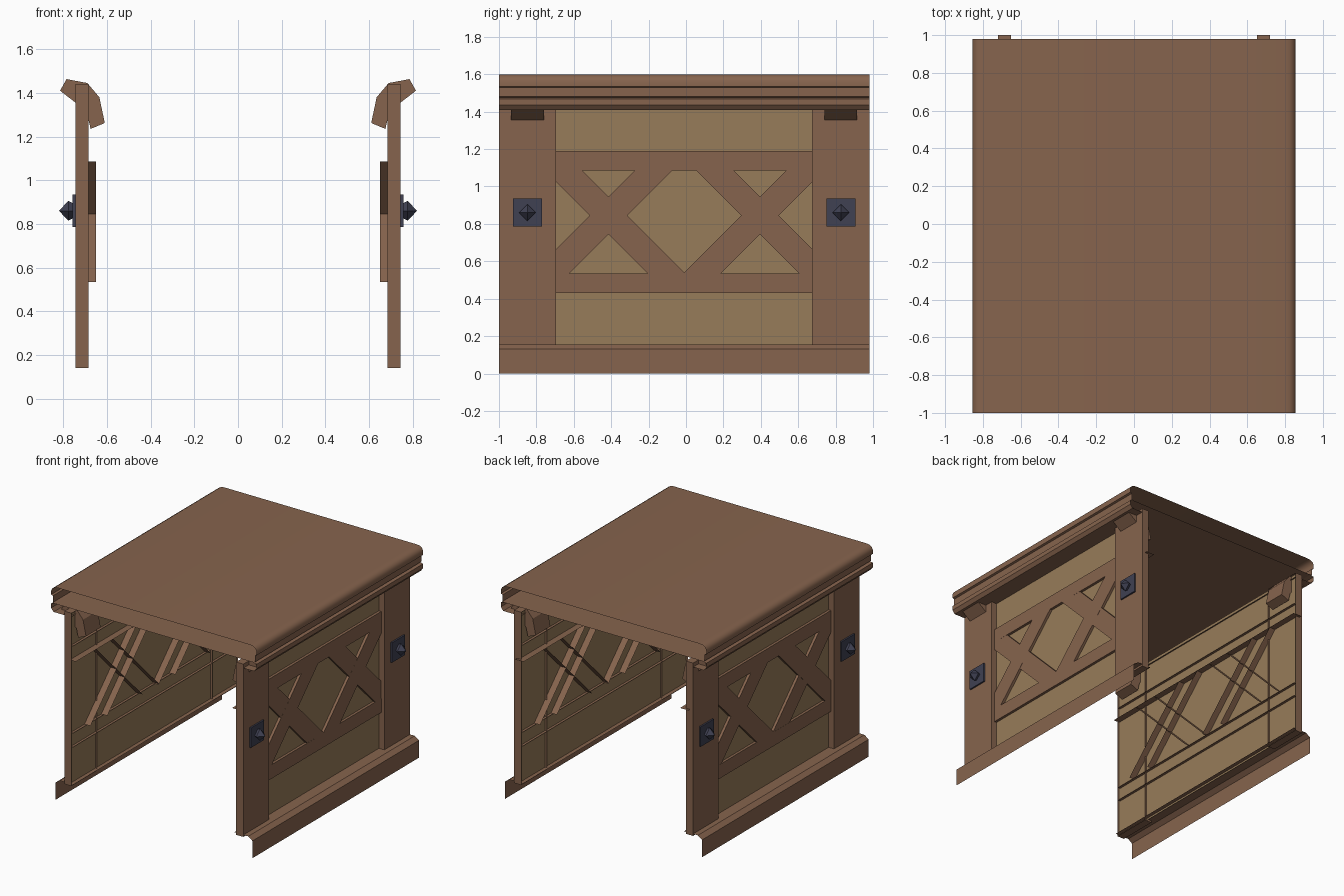
import bpy, math

if "Cube" in bpy.data.objects:
    bpy.data.objects.remove(bpy.data.objects["Cube"])

Y0, Y1 = -1.0, 0.98          # module ends
YC = -0.01                   # middle of the module length


def material(name, rgb):
    m = bpy.data.materials.new(name)
    m.diffuse_color = (*rgb, 1)
    m.use_nodes = True
    m.node_tree.nodes["Principled BSDF"].inputs["Base Color"].default_value = m.diffuse_color
    return m


wood = material("wood", (0.24, 0.127, 0.075))
plaster = material("plaster", (0.31, 0.20, 0.10))
iron = material("iron", (0.05, 0.052, 0.085))


def make(name, verts, faces, mat, smooth=False):
    """Object mirrored across the module's long axis."""
    me = bpy.data.meshes.new(name)
    me.from_pydata(verts, [], faces)
    me.materials.append(mat)
    ob = bpy.data.objects.new(name, me)
    bpy.context.collection.objects.link(ob)
    if smooth:
        bpy.ops.object.select_all(action='DESELECT')
        ob.select_set(True)
        bpy.context.view_layer.objects.active = ob
        bpy.ops.object.shade_smooth_by_angle(angle=math.radians(35))
    mod = ob.modifiers.new("mirror", 'MIRROR')
    mod.use_axis[0] = True
    return ob


def sweep(name, pts, y0, y1, mat=wood, closed=False, smooth=False):
    """Sweep an x/z profile along y; closed profiles are clockwise and capped."""
    n = len(pts)
    verts = [(x, y0, z) for x, z in pts] + [(x, y1, z) for x, z in pts]
    faces = [(i, (i + 1) % n, n + (i + 1) % n, n + i)
             for i in range(n if closed else n - 1)]
    if closed:
        faces += [tuple(reversed(range(n))), tuple(range(n, 2 * n))]
    return make(name, verts, faces, mat, smooth)


def channel(name, pts, x0, x1, mat=wood, skip=()):
    """Counter-clockwise y/z outline with a front face at x1 and open back at x0."""
    n = len(pts)
    verts = [(x0, y, z) for y, z in pts] + [(x1, y, z) for y, z in pts]
    faces = [(i, (i + 1) % n, n + (i + 1) % n, n + i)
             for i in range(n) if i not in skip]
    faces.append(tuple(range(n, 2 * n)))
    return make(name, verts, faces, mat)


def rect(y0, y1, z0, z1):
    return [(y0, z0), (y1, z0), (y1, z1), (y0, z1)]


# Roof sheet with rounded eave moulding, and the ceiling below it
sweep("roof_and_eaves",
      [(0, 1.6), (0.80, 1.6), (0.825, 1.597), (0.845, 1.585), (0.855, 1.565),
       (0.855, 1.535), (0.84, 1.53), (0.84, 1.48), (0.825, 1.475),
       (0.855, 1.468), (0.855, 1.435), (0.835, 1.41), (0.69, 1.41)],
      Y0, Y1, smooth=True)
sweep("ceiling", [(0.825, 1.475), (0, 1.475)], Y0, Y1)

# Plaster infill wall
sweep("plaster_wall", [(0.70, 1.44), (0.70, 0.14)], Y0, Y1, plaster)

# Sill board
sweep("sill", [(0.67, 0.155), (0.785, 0.155), (0.82, 0.13), (0.82, 0)], Y0, Y1)

# Horizontal rails and the long ledge under the upper one
for label, z0, z1 in (("lower", 0.43, 0.535), ("upper", 1.085, 1.19)):
    channel(label + "_rail", rect(Y0 + 0.01, Y1 - 0.01, z0, z1), 0.68, 0.72, skip=(1, 3))
sweep("rail_ledge", [(0.72, 1.085), (0.65, 1.085)], Y0, 1.0)

# Two crossed braces per wall
ZB, ZT, ZM = 0.535, 1.085, 0.845
for label, cy in (("front", YC - 0.405), ("back", YC + 0.405)):
    for s in (1, -1):
        lo, hi = cy + s * (ZB - ZM), cy + s * (ZT - ZM)
        channel(f"{label}_brace_{'rising' if s > 0 else 'falling'}",
                [(lo - 0.1, ZB), (lo + 0.1, ZB), (hi + 0.1, ZT), (hi - 0.1, ZT)],
                0.65, 0.72 if s > 0 else 0.7195, skip=(0, 2))

# Corner posts, corbels and iron studs at both ends
for label, s in (("front", -1), ("back", 1)):
    ya, yb = sorted((YC + s * 0.99, YC + s * 0.685))
    channel(label + "_post", rect(ya, yb, 0.14, 1.44), 0.685, 0.745)

    cy = YC + s * 0.838
    sweep(label + "_corbel",
          [(0.61, 1.262), (0.635, 1.38), (0.69, 1.445), (0.785, 1.463),
           (0.815, 1.41), (0.74, 1.352), (0.69, 1.30), (0.675, 1.235)],
          cy - 0.0875, cy + 0.0875, closed=True)

    channel(label + "_stud_plate", rect(cy - 0.078, cy + 0.078, 0.785, 0.935),
            0.74, 0.757, iron)
    verts = [(x, cy + r * math.cos(a * math.pi / 2), 0.86 + r * math.sin(a * math.pi / 2))
             for x, r in ((0.757, 0.035), (0.777, 0.045)) for a in range(4)]
    verts.append((0.82, cy, 0.86))
    faces = [(i, (i + 1) % 4, 4 + (i + 1) % 4, 4 + i) for i in range(4)]
    faces += [(4 + i, 4 + (i + 1) % 4, 8) for i in range(4)]
    make(label + "_stud_spike", verts, faces, iron)
